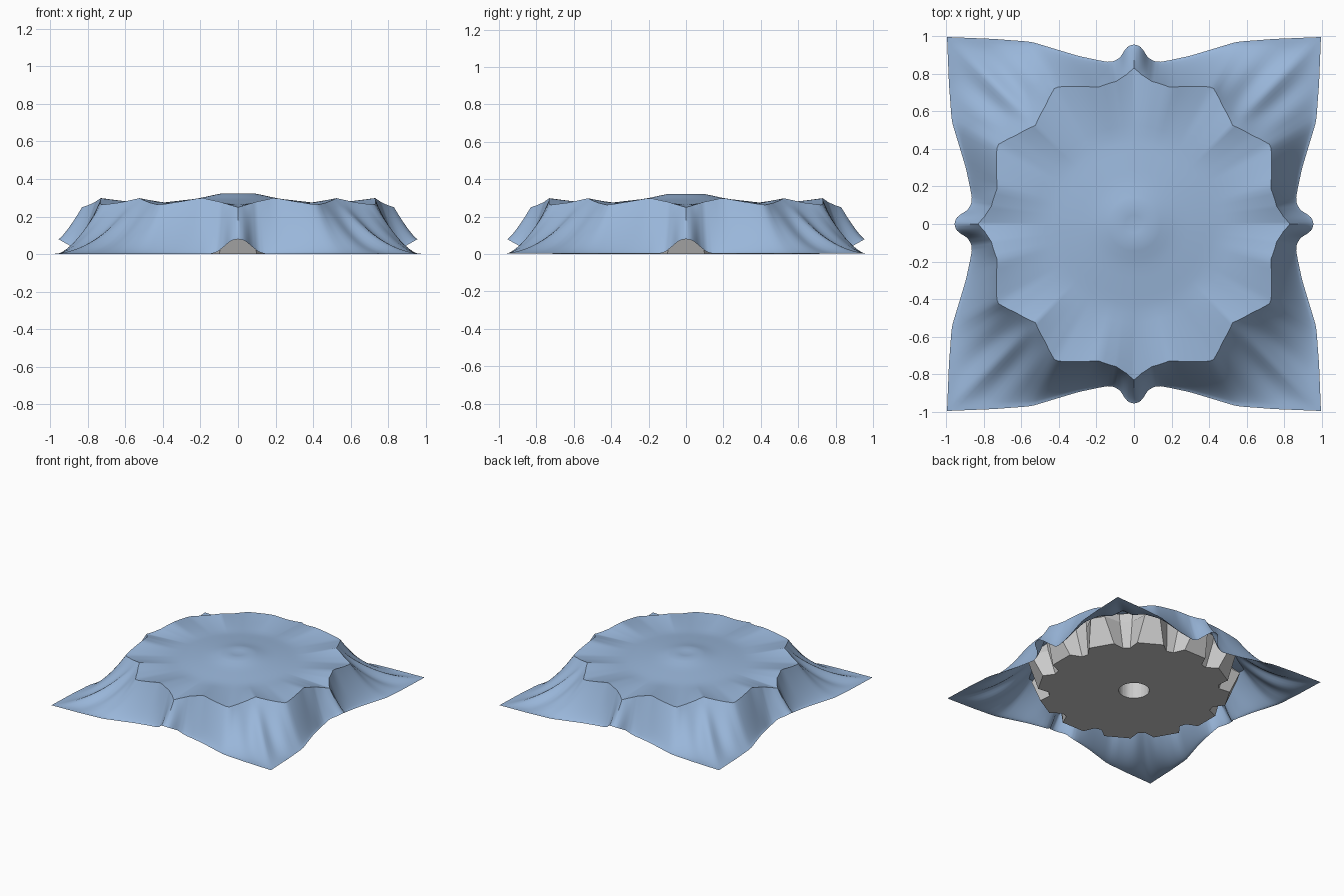
import bpy, bmesh, math
from math import pi, sin, cos, atan2, radians

if "Cube" in bpy.data.objects:
    bpy.data.objects.remove(bpy.data.objects["Cube"])


def lerp(table, x):
    """Piecewise linear lookup: rows are (key, value, ...)."""
    for a, b in zip(table, table[1:]):
        if x <= b[0]:
            k = (x - a[0]) / (b[0] - a[0])
            return [p + (q - p) * k for p, q in zip(a[1:], b[1:])]
    return list(table[-1][1:])


def make_object(name, bm):
    bmesh.ops.recalc_face_normals(bm, faces=bm.faces)
    me = bpy.data.meshes.new(name)
    bm.to_mesh(me)
    bm.free()
    ob = bpy.data.objects.new(name, me)
    bpy.context.collection.objects.link(ob)
    return ob


def bridge(bm, a, b):
    n = len(a)
    for i in range(n):
        bm.faces.new((a[i], a[(i + 1) % n], b[(i + 1) % n], b[i]))


# Toothed wheel hidden under the cloth: flared teeth, central bore, raised hub
TEETH = 12


def tooth_ring(bm, tip, root, half_deg, z_tip, z_root):
    ring = []
    for k in range(TEETH):
        for off, r, z in ((-15 + (15 - half_deg) * .35, root, z_root), (-half_deg, tip, z_tip),
                          (half_deg, tip, z_tip), (15 - (15 - half_deg) * .35, root, z_root)):
            a = radians(k * 30 + off)
            ring.append(bm.verts.new((r * cos(a), r * sin(a), z)))
    return ring


bm = bmesh.new()
rings = [tooth_ring(bm, *p) for p in (
    (.115, .115, 7, 0, 0), (.72, .64, 8, 0, 0), (.80, .69, 4, .20, .20),
    (.74, .70, 3.5, .25, .265), (.60, .60, 7, .21, .21), (.18, .18, 7, .21, .21),
    (.15, .15, 7, .30, .30), (.115, .115, 7, .30, .30))]
for a, b in zip(rings, rings[1:] + rings[:1]):
    bridge(bm, a, b)
make_object("toothed_wheel", bm)

# Draped cloth: rays run from the centre over the rim to the hem
HEM = [(0, .955, .08), (.03, .948, .075), (.05, .925, .062), (.075, .885, .04), (.11, .866, .012),
       (.15, .863, 0), (.3, .895, 0), (.45, .94, 0), (.55, .97, 0), (.75, .985, 0), (1, .995, 0)]
RIM = [(0, .83, .25), (3, .795, .262), (7, .765, .278), (15, .752, .30),
       (22, .79, .282), (30, .84, .262), (37, .785, .275), (45, .742, .298)]
TOP = [(0, .314), (.13, .322), (.28, .296), (.6, .268), (.85, .268), (1, .268)]

half = [.012 * i for i in range(1, 13)] + [.15 + .85 * i / 22 for i in range(1, 23)]
steps = [-v for v in reversed(half[:-1])] + [0] + half      # one side, last = corner

rays = []
for side in range(4):
    for s in steps:
        h, hz = lerp(HEM, abs(s))
        y = s * .995
        local = atan2(y, h)
        deg = min(abs(math.degrees(local)), 45)
        rr, rz = lerp(RIM, deg)
        hr = math.hypot(h, y)
        rays.append((local + side * pi / 2, deg, rr, rz, hr, hz))

bm = bmesh.new()
rows = []
for i in range(1, 17):                                       # top, centre to rim
    f = i / 16
    w = max(0, (f - .6) / .4) ** 1.3
    row = []
    for ang, deg, rr, rz, hr, hz in rays:
        r = f * (.76 + (rr - .76) * w)
        z = lerp(TOP, f)[0] + (rz - .268) * w
        row.append(bm.verts.new((r * cos(ang), r * sin(ang), z)))
    rows.append(row)
for i in range(1, 19):                                       # skirt, rim to hem
    u = i / 18
    row = []
    for ang, deg, rr, rz, hr, hz in rays:
        length = hr - rr
        r = rr + length * u
        z = hz + (rz - hz) * (1 - u) ** (1 + 1.9 * length)
        fold = max(0, (deg - 28) / 17) * sin(pi * u) * (1 - u * .6)
        z += .022 * fold * cos(radians(deg - 45) * 36)
        row.append(bm.verts.new((r * cos(ang), r * sin(ang), max(z, .002))))
    rows.append(row)
for a, b in zip(rows, rows[1:]):
    bridge(bm, a, b)
mid = bm.verts.new((0, 0, .314))
n = len(rays)
for i in range(n):
    bm.faces.new((mid, rows[0][i], rows[0][(i + 1) % n]))
cloth = make_object("draped_cloth", bm)
if cloth.data.polygons[-1].normal.z < 0:
    cloth.data.flip_normals()

mat = bpy.data.materials.new("blue_cloth")
mat.diffuse_color = (.32, .47, .70, 1)
mat.use_nodes = True
mat.node_tree.nodes["Principled BSDF"].inputs["Base Color"].default_value = mat.diffuse_color
cloth.data.materials.append(mat)
bpy.context.view_layer.objects.active = cloth
cloth.select_set(True)
bpy.ops.object.shade_smooth_by_angle(angle=radians(50))
